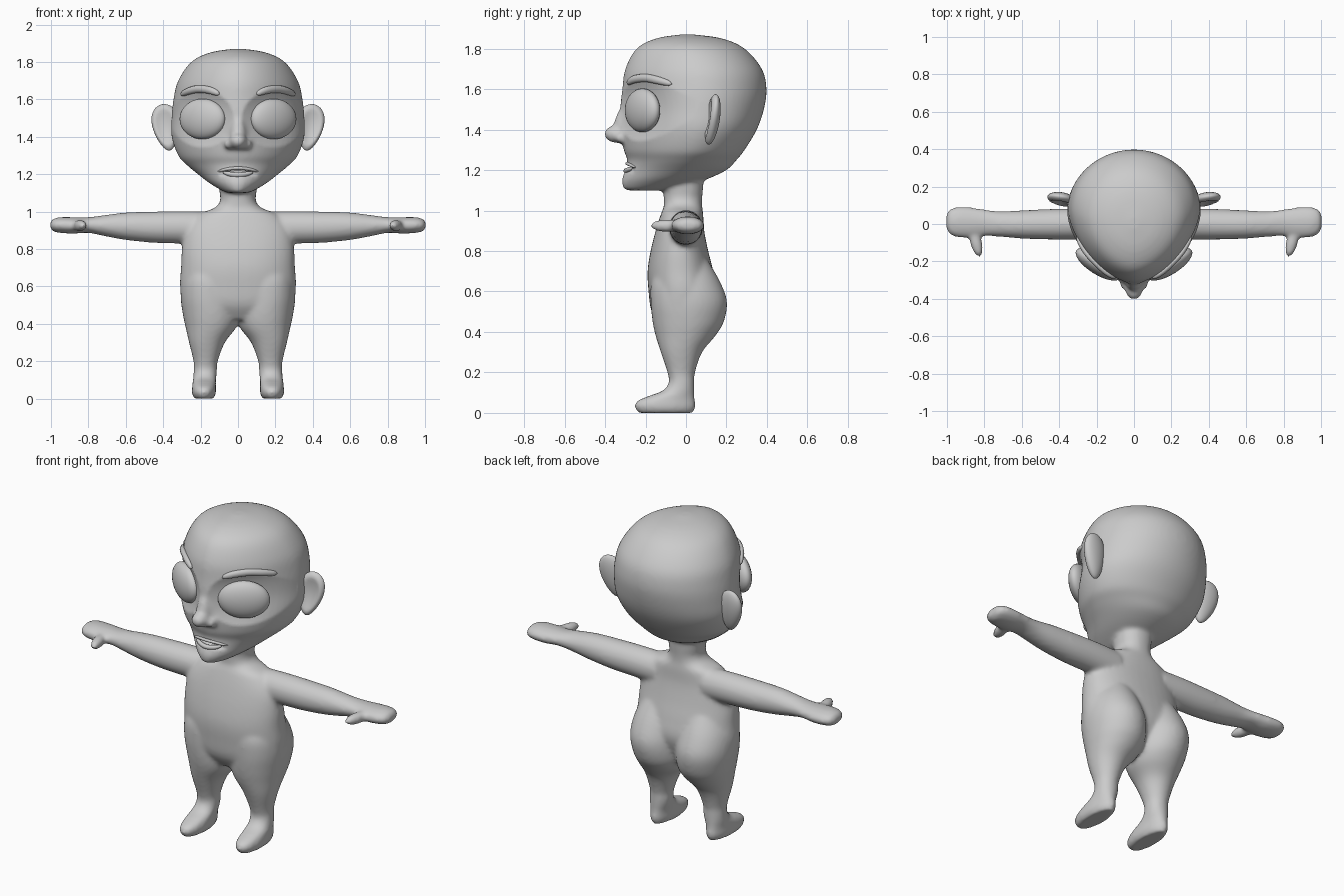
import bpy, bmesh, math
from mathutils import Matrix, Vector

cube = bpy.data.objects.get("Cube")
if cube:
    bpy.data.objects.remove(cube)

skin = bpy.data.materials.new("plain_grey")
skin.use_nodes = True
GREY = (0.6, 0.6, 0.6, 1)
skin.diffuse_color = GREY
skin.node_tree.nodes["Principled BSDF"].inputs["Base Color"].default_value = GREY


def spline(rows, steps=5):
    """Smooth rows of numbers with a Catmull-Rom spline."""
    out = []
    for i in range(len(rows) - 1):
        a, b, c, d = (rows[min(max(i + k, 0), len(rows) - 1)] for k in (-1, 0, 1, 2))
        for j in range(steps):
            t = j / steps
            out.append([q + t / 2 * (r - p + t * (2*p - 5*q + 4*r - s + t * (3*(q - r) + s - p)))
                        for p, q, r, s in zip(a, b, c, d)])
    return out + [list(rows[-1])]


def power(v, e):
    return math.copysign(abs(v) ** (2 / e), v)


def loft(bm, rows, axis="z", side=1, front_exp=2, back_exp=2, n=40):
    """Rows: position, low, high, front y, back y, optional y of widest point."""
    rings = []
    for r in spline(rows):
        t, lo, hi, yf, yb = r[:5]
        ym = r[5] if len(r) > 5 else (yf + yb) / 2
        ring = []
        for k in range(n):
            a = math.tau * k / n
            c, s = math.cos(a), math.sin(a)
            e = front_exp if s < 0 else back_exp
            u = (lo + hi) / 2 + (hi - lo) / 2 * power(c, e)
            y = ym + power(s, e) * ((ym - yf) if s < 0 else (yb - ym))
            ring.append(bm.verts.new((side*u, y, t) if axis == "z" else (side*t, y, u)))
        rings.append(ring)
    for p, q in zip(rings, rings[1:]):
        for k in range(n):
            m = (k + 1) % n
            bm.faces.new((p[k], p[m], q[m], q[k]))
    bm.faces.new(rings[0])
    bm.faces.new(rings[-1])


def blob(bm, centre, radii, rot=(0, 0, 0)):
    m = Matrix.Translation(centre)
    for ang, ax in zip(rot, "XYZ"):
        m = m @ Matrix.Rotation(math.radians(ang), 4, ax)
    m = m @ Matrix.Diagonal((*radii, 1))
    return bmesh.ops.create_uvsphere(bm, u_segments=32, v_segments=20, radius=1, matrix=m)["verts"]


def finish(name, bm):
    bmesh.ops.recalc_face_normals(bm, faces=bm.faces)
    mesh = bpy.data.meshes.new(name)
    bm.to_mesh(mesh)
    bm.free()
    ob = bpy.data.objects.new(name, mesh)
    bpy.context.collection.objects.link(ob)
    mesh.materials.append(skin)
    mesh.shade_smooth()
    return ob


# Profiles
HEAD = [(1.1, -.03, .03, -.29, -.17, -.23), (1.105, -.07, .07, -.308, -.06, -.19),
        (1.15, -.15, .15, -.318, .09, -.1), (1.2, -.215, .215, -.3, .2, -.03),
        (1.25, -.275, .275, -.29, .25, .01), (1.3, -.32, .32, -.308, .29, .04),
        (1.4, -.355, .355, -.32, .35, .07), (1.5, -.355, .355, -.325, .385, .08),
        (1.6, -.345, .345, -.315, .398, .08), (1.7, -.32, .32, -.3, .375, .07),
        (1.8, -.25, .25, -.245, .29, .04), (1.85, -.15, .15, -.15, .18, .02),
        (1.87, -.03, .03, -.03, .04, .01)]
TORSO = [(.42, -.2, .2, -.12, .08), (.5, -.29, .29, -.17, .12), (.6, -.31, .31, -.185, .15),
         (.7, -.305, .305, -.19, .135), (.8, -.3, .3, -.175, .11), (.9, -.28, .28, -.15, .09),
         (.98, -.22, .22, -.125, .085), (1.02, -.125, .125, -.11, .08),
         (1.06, -.095, .095, -.11, .08), (1.12, -.1, .1, -.11, .085), (1.25, -.1, .1, -.1, .09)]
LEG = [(0, .13, .235, -.235, .035), (.03, .118, .247, -.255, .047), (.06, .118, .245, -.24, .045),
       (.085, .118, .243, -.18, .042), (.11, .116, .24, -.115, .042), (.15, .112, .237, -.085, .042),
       (.2, .108, .238, -.092, .045), (.3, .07, .262, -.125, .08), (.38, .01, .28, -.15, .145),
       (.45, -.01, .295, -.165, .187), (.55, -.005, .307, -.175, .203), (.65, .01, .295, -.17, .168),
       (.75, .04, .25, -.12, .11)]
ARM = [(.15, .82, 1, -.08, .08), (.3, .828, 1.002, -.083, .083), (.45, .833, 1, -.083, .08),
       (.6, .848, .995, -.078, .073), (.72, .87, .98, -.068, .068), (.8, .886, .97, -.065, .078),
       (.88, .882, .97, -.075, .09), (.95, .886, .97, -.07, .09), (.99, .895, .96, -.05, .075),
       (1.004, .915, .94, -.02, .045)]
FACE_EXP = 1.75


def face_y(x, z):
    """Front surface of the head at x, z."""
    rows = spline(HEAD)
    r = min(rows, key=lambda q: abs(q[0] - z))
    u = min(abs(x) / r[2], 1)
    return r[5] - (r[5] - r[3]) * (1 - u ** FACE_EXP) ** (1 / FACE_EXP)


# Body, head, nose and limbs fused into one skin
bm = bmesh.new()
loft(bm, HEAD, front_exp=FACE_EXP, n=64)
loft(bm, TORSO, front_exp=2.2, back_exp=2.2)
blob(bm, (0, -.34, 1.378), (.048, .065, .045))
blob(bm, (0, -.305, 1.43), (.045, .05, .1), (-14, 0, 0))
for s in (1, -1):
    loft(bm, LEG, side=s, front_exp=2.2)
    loft(bm, ARM, "x", s)
    blob(bm, (s*.845, -.095, .925), (.032, .085, .032), (0, 0, -s*14))
    blob(bm, (s*.042, -.315, 1.36), (.035, .04, .028))
body = finish("body", bm)
remesh = body.modifiers.new("fuse", "REMESH")
remesh.mode = "VOXEL"
remesh.voxel_size = .011
smooth = body.modifiers.new("soften", "SMOOTH")
smooth.factor, smooth.iterations = .5, 10
fused = bpy.data.meshes.new_from_object(body.evaluated_get(bpy.context.evaluated_depsgraph_get()))
body.modifiers.clear()
body.data = fused
fused.materials.clear()
fused.materials.append(skin)
fused.shade_smooth()

# Eye sockets and mouth opening pressed into the face
for v in fused.vertices:
    x, y, z = v.co
    if y < .05 and z > 1.12:
        r2 = ((abs(x) - .19) / .17) ** 2 + ((z - 1.495) / .15) ** 2
        v.co.y += .05 * max(0, 1 - r2)
        m2 = (x / .11) ** 2 + ((z - 1.212 + 1.2 * x * x) / .02) ** 2
        if y < -.12:
            v.co.y += .03 * max(0, 1 - m2)

# Eyes
for s, side in ((1, "left"), (-1, "right")):
    bm = bmesh.new()
    blob(bm, (s*.19, -.215, 1.495), (.14, .055, .108), (0, 0, s*32))
    finish(side + "_eye", bm)

    # Ears, dished at the front
    bm = bmesh.new()
    for v in blob(bm, (0, 0, 0), (.07, .036, .127)):
        x, y, z = v.co
        v.co.x *= 1 + 2.2 * z
        if y < 0:
            r2 = (x / .07) ** 2 + (z / .127) ** 2
            v.co.y += .03 * max(0, 1 - 1.6 * r2)
    place = (Matrix.Translation((s*.385, .13, 1.45)) @ Matrix.Rotation(math.radians(-9), 4, "X")
             @ Matrix.Rotation(math.radians(s*9), 4, "Y") @ Matrix.Rotation(math.radians(s*8), 4, "Z"))
    bm.transform(place)
    finish(side + "_ear", bm)


def strip(name, points, width, depth):
    """Tapered rounded strip laid along the face."""
    bm = bmesh.new()
    path = [Vector(p) for p in spline(points)]
    rings = []
    for i, p in enumerate(path):
        w = math.sqrt(max(.02, 1 - (2 * i / (len(path) - 1) - 1) ** 4))
        tan = (path[min(i + 1, len(path) - 1)] - path[max(i - 1, 0)]).normalized()
        up = (Vector((0, 0, 1)) - tan * tan.z).normalized()
        out = tan.cross(up)
        rings.append([bm.verts.new(p + up * width * w * math.cos(a) + out * depth * w * math.sin(a))
                      for a in (math.tau * k / 12 for k in range(12))])
    for p, q in zip(rings, rings[1:]):
        for k in range(12):
            bm.faces.new((p[k], p[k - 1], q[k - 1], q[k]))
    bm.faces.new(rings[0])
    bm.faces.new(rings[-1])
    return finish(name, bm)


def on_face(x, z, lift=0):
    return (x, face_y(x, z) - lift, z)


# Brows and lips
for s, side in ((1, "left"), (-1, "right")):
    brow = ((.1, 1.628), (.15, 1.648), (.21, 1.655), (.26, 1.645), (.305, 1.625))
    strip(side + "_brow", [on_face(s*x, z, .003) for x, z in brow], .02, .016)
xs = [k * .0275 for k in range(-4, 5)]
strip("upper_lip", [on_face(x, 1.232 - 1.6 * x * x, -.004) for x in xs], .009, .012)
strip("lower_lip", [on_face(x * .72, 1.196 + 1.2 * x * x, -.004) for x in xs], .013, .013)
